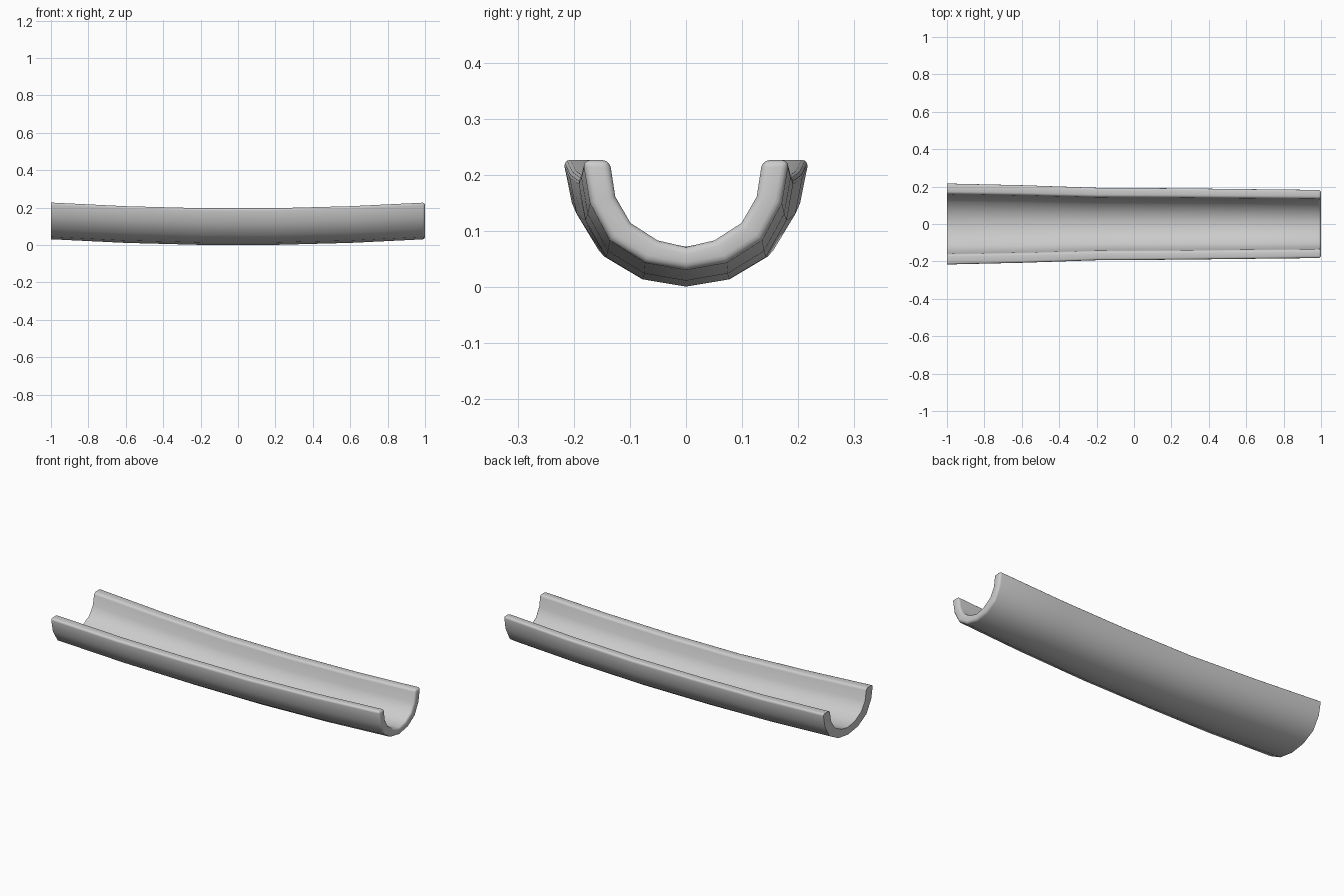
import bpy, bmesh

if "Cube" in bpy.data.objects:
    bpy.data.objects.remove(bpy.data.objects["Cube"])

# Half of the trough cross-section (y, z), from bottom centre to rim
OUTER = [(0, 0), (.073, .013), (.136, .053), (.171, .119), (.184, .196)]
INNER = [(0, .041), (.051, .053), (.099, .084), (.126, .131), (.136, .196)]
# Stations along the length: x, width factor, lift
STATIONS = [(-1, 1.19, .031), (-.6, 1.14, .0115), (-.2, 1.065, .001),
            (.2, 1.05, .001), (.6, 1.025, .0115), (1, 1.0, .031)]


def full(half):
    return [(-y, z) for y, z in half[:0:-1]] + half


section = full(OUTER) + full(INNER)[::-1]
n = len(section)

# Trough: closed section lofted through the stations
bm = bmesh.new()
rings = [[bm.verts.new((x, y * w, z + lift)) for y, z in section]
         for x, w, lift in STATIONS]
for a, b in zip(rings, rings[1:]):
    for i in range(n):
        j = (i + 1) % n
        bm.faces.new((a[i], a[j], b[j], b[i]))

# End caps as strips between outer and inner walls
for ring in (rings[0], rings[-1]):
    for i in range(n // 2 - 1):
        bm.faces.new((ring[i], ring[i + 1], ring[n - 2 - i], ring[n - 1 - i]))
bmesh.ops.recalc_face_normals(bm, faces=bm.faces)

# Round the long rims and the narrow end
edges = [e for e in bm.edges
         if e.calc_face_angle(0) > 1.0
         and not all(v.co.x < -.99 for v in e.verts)]
bmesh.ops.bevel(bm, geom=edges, offset=.013, segments=3, profile=.5,
                affect='EDGES', clamp_overlap=True)

mesh = bpy.data.meshes.new("curved_trough")
bm.to_mesh(mesh)
bm.free()
obj = bpy.data.objects.new("curved_trough", mesh)
bpy.context.collection.objects.link(obj)
bpy.context.view_layer.objects.active = obj
obj.select_set(True)
bpy.ops.object.shade_smooth_by_angle(angle=.85)
